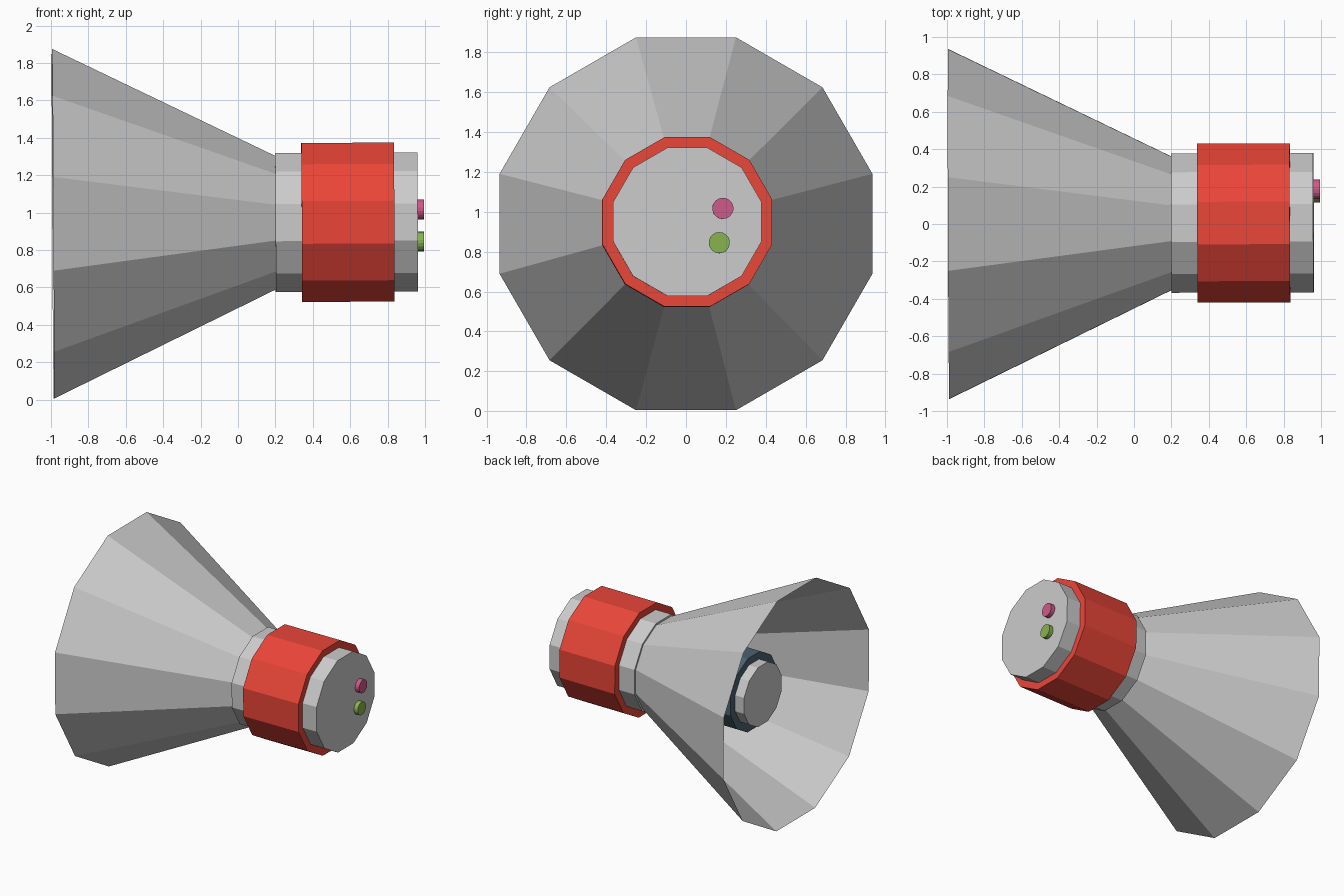
import bpy, bmesh, math
from mathutils import Matrix, Vector

if "Cube" in bpy.data.objects:
    bpy.data.objects.remove(bpy.data.objects["Cube"])

AXIS_START = Vector((-0.99, 0, 0.94))
# the whole device leans very slightly off the x axis
LEAN = (Matrix.Translation(AXIS_START) @ Matrix.Rotation(math.radians(0.2), 4, 'Z')
        @ Matrix.Rotation(math.radians(-0.3), 4, 'Y') @ Matrix.Translation(-AXIS_START))


def material(name, color):
    m = bpy.data.materials.new(name)
    m.diffuse_color = (*color, 1)
    m.use_nodes = True
    m.node_tree.nodes["Principled BSDF"].inputs["Base Color"].default_value = m.diffuse_color
    return m


def turned(name, profile, center=(0, 0.94), sides=12, caps=True, mat=None):
    """Flat-sided body along x from (x, radius) stations."""
    bm = bmesh.new()
    rings = []
    for x, r in profile:
        ring = []
        for i in range(sides):
            a = 2 * math.pi * (i + 0.5) / sides
            ring.append(bm.verts.new((x, center[0] + r * math.cos(a),
                                      center[1] + r * math.sin(a))))
        rings.append(ring)
    for a, b in zip(rings, rings[1:]):
        for i in range(sides):
            j = (i + 1) % sides
            bm.faces.new((a[i], a[j], b[j], b[i]))
    if caps:
        bm.faces.new(rings[0])
        bm.faces.new(rings[-1])
    bmesh.ops.recalc_face_normals(bm, faces=bm.faces)
    bm.transform(LEAN)
    mesh = bpy.data.meshes.new(name)
    bm.to_mesh(mesh)
    bm.free()
    ob = bpy.data.objects.new(name, mesh)
    bpy.context.collection.objects.link(ob)
    if mat:
        mesh.materials.append(mat)
    return ob


red = material("red", (0.82, 0.06, 0.04))
slate = material("slate", (0.07, 0.12, 0.16))
pink = material("pink", (0.62, 0.10, 0.25))
green = material("green", (0.24, 0.45, 0.08))

# flared thin-walled horn, open at the mouth
turned("horn", [(-0.99, 0.968), (0.20, 0.370)], caps=False)

# rear housing with its red band
turned("housing", [(0.20, 0.385), (0.96, 0.385)])
turned("housing_band", [(0.34, 0.44), (0.835, 0.44)], mat=red)

# inner driver seen through the mouth
turned("inner_core", [(-0.69, 0.25), (0.21, 0.25)])
turned("inner_sleeve", [(-0.61, 0.31), (-0.20, 0.31)], mat=slate)

# buttons on the rear face
turned("upper_button", [(0.94, 0.053), (0.995, 0.053)], (0.178, 1.007), 18, mat=pink)
turned("lower_button", [(0.94, 0.053), (0.995, 0.053)], (0.160, 0.835), 18, mat=green)
